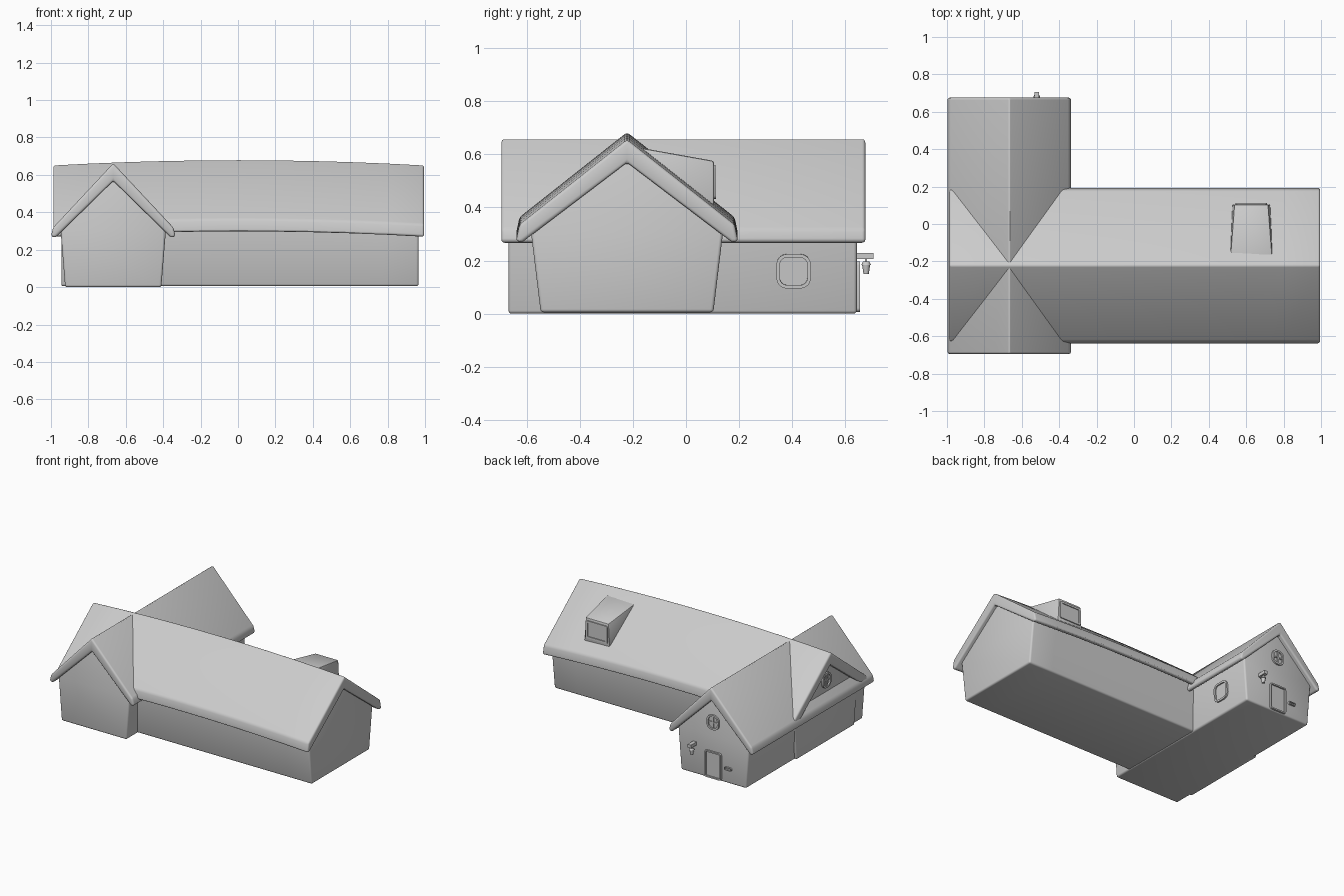
import bpy, bmesh
from math import radians, cos, sin, pi
from mathutils import Matrix, Vector

if "Cube" in bpy.data.objects:
    bpy.data.objects.remove(bpy.data.objects["Cube"])


def finish(name, bm, bevel=0.0, segments=3, angle=30):
    bmesh.ops.recalc_face_normals(bm, faces=bm.faces[:])
    me = bpy.data.meshes.new(name)
    bm.to_mesh(me)
    bm.free()
    ob = bpy.data.objects.new(name, me)
    bpy.context.collection.objects.link(ob)
    bpy.ops.object.select_all(action='DESELECT')
    bpy.context.view_layer.objects.active = ob
    ob.select_set(True)
    if bevel:
        m = ob.modifiers.new("soft_edges", 'BEVEL')
        m.width, m.segments = bevel, segments
        m.limit_method, m.angle_limit = 'ANGLE', radians(25)
        bpy.ops.object.modifier_apply(modifier=m.name)
    bpy.ops.object.shade_smooth_by_angle(angle=radians(angle))
    return ob


def loft(name, half, centre, start, end, axis, arch=0.0, steps=1, bevel=0.02):
    """Mirror a half profile (offset, z) about the ridge and sweep it along an axis;
    arch lifts the upper part in the middle of the sweep."""
    profile = half + [(-o, z) for o, z in reversed(half) if o > 0]
    bm = bmesh.new()
    rings = []
    for i in range(steps + 1):
        t = i / steps
        lift = arch * 4 * t * (1 - t)
        a = start + (end - start) * t
        ring = []
        for o, z in profile:
            c = centre + o
            zz = z + lift if z > 0.1 else z
            ring.append(bm.verts.new((a, c, zz) if axis == 'X' else (c, a, zz)))
        rings.append(ring)
    n = len(profile)
    for r0, r1 in zip(rings, rings[1:]):
        for j in range(n):
            k = (j + 1) % n
            bm.faces.new((r0[j], r0[k], r1[k], r1[j]))
    bm.faces.new(rings[0])
    bm.faces.new(rings[-1])
    return finish(name, bm, bevel)


def box(bm, centre, size, mat=Matrix()):
    m = mat @ Matrix.Translation(centre) @ Matrix.Diagonal((*size, 1))
    bmesh.ops.create_cube(bm, size=1, matrix=m)


def rounded_rect(w, h, r):
    pts = []
    for q, (sx, sy) in enumerate([(1, 1), (-1, 1), (-1, -1), (1, -1)]):
        for i in range(5):
            a = pi / 2 * (q + i / 4)
            pts.append((sx * (w / 2 - r) + r * cos(a), sy * (h / 2 - r) + r * sin(a)))
    return pts


def frame(name, pos, facing, w, h, r, t, depth=0.012, bars=False, tilt=0):
    """Rounded frame on a wall; local x right, y up, z outwards."""
    m = (Matrix.Translation(pos) @ Matrix.Rotation(radians(facing), 4, 'Z')
         @ Matrix.Rotation(radians(90 + tilt), 4, 'X'))
    bm = bmesh.new()
    outer = rounded_rect(w, h, r)
    inner = rounded_rect(w - 2 * t, h - 2 * t, max(r - t, 0.004))
    loops = [[bm.verts.new(m @ Vector((x, y, z))) for x, y in pts]
             for pts, z in ((outer, -0.01), (outer, depth), (inner, depth), (inner, 0.002))]
    n = len(outer)
    for a, b in zip(loops, loops[1:]):
        for j in range(n):
            k = (j + 1) % n
            bm.faces.new((a[j], a[k], b[k], b[j]))
    bm.faces.new(loops[-1])
    if bars:
        box(bm, (0, 0, 0.003), (w - t, t * 0.7, 0.012), m)
        box(bm, (0, 0, 0.003), (t * 0.7, h - t, 0.012), m)
    return finish(name, bm)


RIDGE_Y, RIDGE_X = -0.222, -0.667

# Walls, tapering towards the ground
loft("main_walls", [(0, 0.61), (0.362, 0.31), (0.325, 0.005)], RIDGE_Y,
     -0.945, 0.965, 'X', arch=0.028, steps=10, bevel=0.012)
loft("cross_walls", [(0, 0.61), (0.282, 0.31), (0.257, 0.0)], RIDGE_X,
     -0.668, 0.643, 'Y', bevel=0.012)

# Roofs: thick slabs with soft edges, the long one gently arched
loft("main_roof", [(0, 0.655), (0.405, 0.335), (0.418, 0.272), (0.395, 0.268), (0, 0.568)],
     RIDGE_Y, -0.987, 0.995, 'X', arch=0.028, steps=10, bevel=0.022)
roof = loft("cross_roof", [(0, 0.662), (0.322, 0.318), (0.333, 0.272), (0.31, 0.264), (0, 0.568)],
            RIDGE_X, -0.695, 0.675, 'Y', bevel=0.022)

# Sloping dormer on the back slope
bm = bmesh.new()
sections = []
for y, hw, zt, zb in ((0.105, 0.091, 0.575, 0.37), (-0.17, 0.112, 0.624, 0.45)):
    sections.append([bm.verts.new((0.627 + s * w, y, z)) for s, w, z in
                     ((-1, hw, zt), (1, hw, zt), (1, hw + 0.012, zb), (-1, hw + 0.012, zb))])
for j in range(4):
    k = (j + 1) % 4
    bm.faces.new((sections[0][j], sections[0][k], sections[1][k], sections[1][j]))
for s in sections:
    bm.faces.new(s)
finish("dormer", bm, 0.008, 2)
frame("dormer_window", (0.627, 0.104, 0.495), 180, 0.17, 0.125, 0.012, 0.014, 0.008)

# Windows, door and letter slot
frame("back_window", (RIDGE_X, 0.643, 0.405), 180, 0.095, 0.105, 0.04, 0.013, bars=True)
frame("left_gable_window", (-0.945, RIDGE_Y, 0.45), -90, 0.095, 0.105, 0.04, 0.013, bars=True)
frame("side_window", (-0.398, 0.405, 0.16), 90, 0.13, 0.13, 0.04, 0.013, tilt=4)
frame("door", (RIDGE_X, 0.643, 0.102), 180, 0.13, 0.19, 0.014, 0.01)
frame("letter_slot", (-0.785, 0.643, 0.105), 180, 0.055, 0.022, 0.008, 0.005)

# Hanging lamp beside the door
bm = bmesh.new()
box(bm, (-0.52, 0.672, 0.217), (0.026, 0.066, 0.024))
box(bm, (-0.52, 0.678, 0.2), (0.008, 0.008, 0.02))
for z, r1, r2, d in ((0.19, 0.018, 0.012, 0.014), (0.166, 0.01, 0.015, 0.034)):
    bmesh.ops.create_cone(bm, cap_ends=True, segments=12, radius1=r1, radius2=r2, depth=d,
                          matrix=Matrix.Translation((-0.52, 0.678, z)))
finish("lamp", bm)
